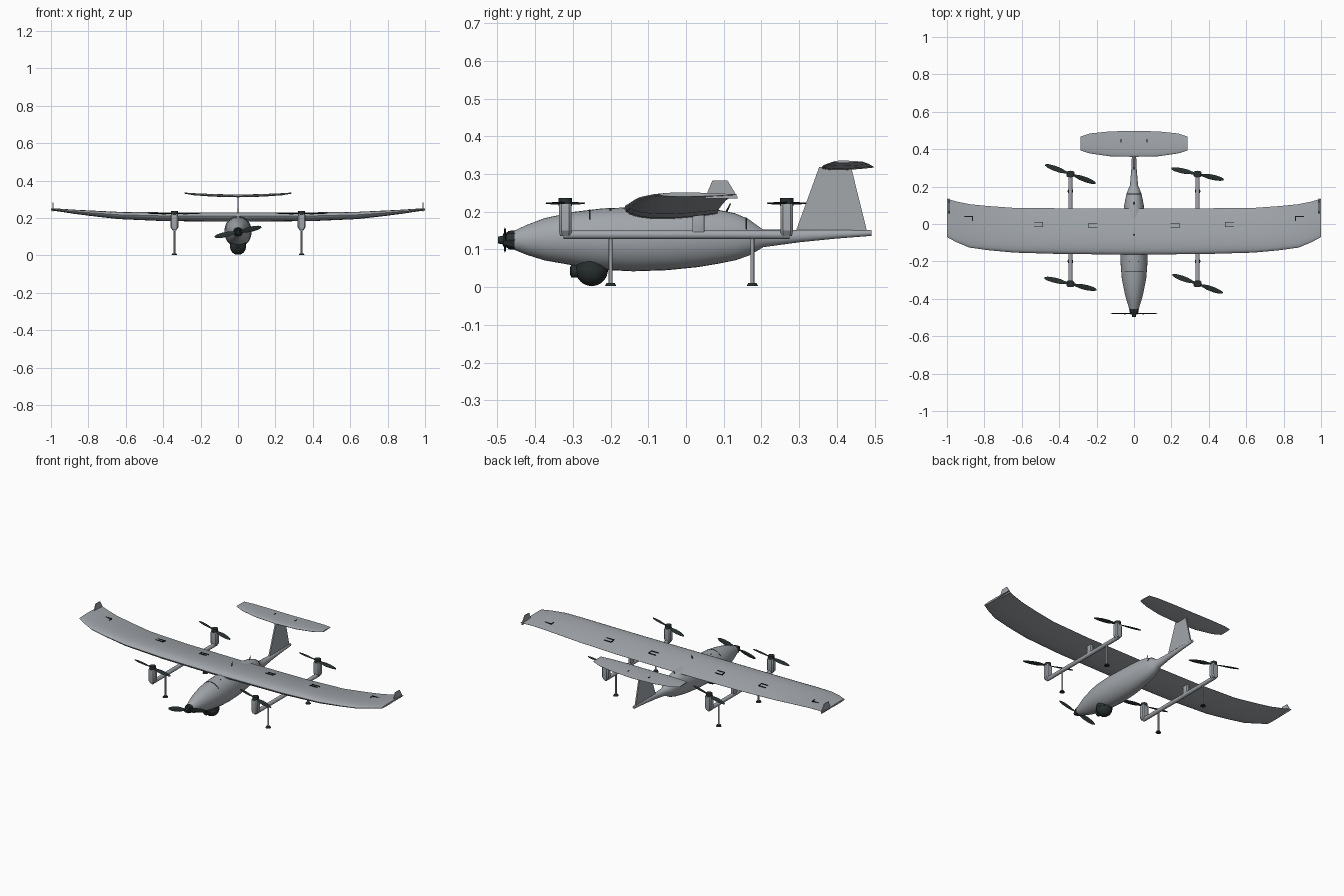
import bpy, bmesh, math
from mathutils import Vector, Matrix

if "Cube" in bpy.data.objects:
    bpy.data.objects.remove(bpy.data.objects["Cube"], do_unlink=True)


def material(name, rgb):
    m = bpy.data.materials.new(name)
    m.use_nodes = True
    m.diffuse_color = (*rgb, 1)
    m.node_tree.nodes["Principled BSDF"].inputs["Base Color"].default_value = (*rgb, 1)
    return m


GREY = material("airframe grey", (0.36, 0.385, 0.41))
DARK = material("dark graphite", (0.022, 0.03, 0.03))
BLACK = material("seam black", (0.008, 0.009, 0.01))


def finish(name, bm, mat, angle=40, matrix=None):
    bmesh.ops.recalc_face_normals(bm, faces=bm.faces)
    me = bpy.data.meshes.new(name)
    bm.to_mesh(me)
    bm.free()
    me.materials.append(mat)
    ob = bpy.data.objects.new(name, me)
    bpy.context.collection.objects.link(ob)
    if matrix:
        ob.matrix_world = matrix
    bpy.ops.object.select_all(action="DESELECT")
    ob.select_set(True)
    bpy.context.view_layer.objects.active = ob
    bpy.ops.object.shade_smooth_by_angle(angle=math.radians(angle))
    return ob


def loft(name, rings, mat, angle=40, matrix=None):
    bm = bmesh.new()
    vs = [[bm.verts.new(p) for p in r] for r in rings]
    n = len(vs[0])
    for a, b in zip(vs, vs[1:]):
        for i in range(n):
            j = (i + 1) % n
            bm.faces.new((a[i], a[j], b[j], b[i]))
    bm.faces.new(vs[0])
    bm.faces.new(vs[-1])
    return finish(name, bm, mat, angle, matrix)


def rod(name, a, b, r, mat, r2=None, seg=16):
    a, b = Vector(a), Vector(b)
    bm = bmesh.new()
    bmesh.ops.create_cone(bm, cap_ends=True, segments=seg, radius1=r,
                          radius2=r if r2 is None else r2, depth=(b - a).length)
    rot = (b - a).to_track_quat("Z", "Y").to_matrix().to_4x4()
    bmesh.ops.transform(bm, matrix=Matrix.Translation((a + b) / 2) @ rot, verts=bm.verts)
    return finish(name, bm, mat)


def box(name, c, size, mat, bevel=0):
    bm = bmesh.new()
    bmesh.ops.create_cube(bm, size=1)
    bmesh.ops.transform(bm, matrix=Matrix.Translation(c) @ Matrix.Diagonal((*size, 1)), verts=bm.verts)
    if bevel:
        bmesh.ops.bevel(bm, geom=bm.edges[:], offset=bevel, segments=2, affect="EDGES", profile=0.5)
    return finish(name, bm, mat, 30)


def plate(name, pts, x, t, mat):
    """Flat side-profile plate in the y-z plane."""
    return loft(name, [[(x + s * t / 2, y, z) for y, z in pts] for s in (-1, 1)], mat, 20)


def lerp_row(rows, v):
    for a, b in zip(rows, rows[1:]):
        if v <= b[0]:
            k = max(0, (v - a[0]) / (b[0] - a[0]))
            return [p + (q - p) * k for p, q in zip(a, b)]
    return rows[-1]


# Fuselage and tapering tail boom: y, half width, bottom, top
BODY = [(-.455, .025, .099, .15), (-.42, .036, .085, .166), (-.375, .049, .071, .183),
        (-.295, .065, .057, .2), (-.22, .071, .046, .209), (-.14, .073, .042, .212),
        (-.05, .07, .045, .212), (.03, .062, .053, .209), (.09, .054, .063, .204),
        (.13, .047, .071, .196), (.165, .039, .083, .181), (.19, .029, .097, .163),
        (.205, .022, .106, .153), (.3, .014, .119, .152), (.4, .01, .129, .152), (.492, .008, .136, .152)]


def body_point(y, a, grow=0):
    _, w, lo, hi = lerp_row(BODY, y)
    return ((w + grow) * math.cos(a), y, (lo + hi) / 2 + ((hi - lo) / 2 + grow) * math.sin(a))


loft("fuselage", [[body_point(s[0], i * math.tau / 32) for i in range(32)] for s in BODY], GREY, 50)

# Hatch seams over the top of the fuselage
for name, y, spread in (("front_hatch_seam", -.255, 48), ("rear_hatch_seam", .16, 65)):
    arc = [math.radians(90 - spread + spread * i / 6) for i in range(13)]
    loft(name, [[body_point(y + dy, a, g) for dy, g in ((-.002, -.002), (-.002, .001), (.002, .001), (.002, -.002))]
                for a in arc], BLACK)
for x in (-.025, .025):
    rod("hatch_screw", (x, -.2, .195), (x, -.2, .206), .003, BLACK, seg=8)

# Wing: x, leading y, trailing y, rise, thickness ratio
WING = [(0, -.164, .084, 0, .19), (.4, -.16, .084, .002, .185), (.64, -.153, .086, .008, .155),
        (.78, -.14, .096, .018, .12), (.88, -.126, .106, .026, .09), (.95, -.097, .12, .033, .07),
        (1, -.07, .136, .037, .05)]
STEPS = [(1 - math.cos(math.pi * i / 12)) / 2 for i in range(13)]


def half_thick(t, c):
    return 5 * t * (.2969 * math.sqrt(c) - .126 * c - .3516 * c**2 + .2843 * c**3 - .1030 * c**4)


def foil_z(rows, x, c, base, drop, side):
    _, le, te, rise, t = lerp_row(rows, abs(x))
    level = base + rise - drop * c * max(0, 1 - rise / .037)
    return level + side * half_thick(t, c) * (te - le)


def foil_ring(rows, x, base, drop):
    _, le, te, _, _ = lerp_row(rows, abs(x))
    path = [(c, 1) for c in reversed(STEPS)] + [(c, -1) for c in STEPS[1:]]
    return [(x, le + c * (te - le), foil_z(rows, x, c, base, drop, s) - (.0008 if s < 0 else 0)) for c, s in path]


def lifting_surface(name, rows, base, drop):
    xs = [-r[0] for r in reversed(rows)] + [r[0] for r in rows[1:]]
    loft(name, [foil_ring(rows, x, base, drop) for x in xs], GREY, 50)


lifting_surface("main_wing", WING, .209, .014)

# Tailplane and fin
TAIL = [(0, .359, .498, 0, .1), (.13, .362, .495, .003, .1), (.235, .377, .484, .009, .1),
        (.285, .393, .468, .015, .07)]
lifting_surface("tailplane", TAIL, .318, 0)
plate("tail_fin", [(.29, .145), (.353, .318), (.438, .318), (.482, .14)], 0, .008, GREY)


# Twin-blade propeller lying along local x, spinning about local z
def propeller(name, centre, radius, spin, upright=False):
    m = Matrix.Translation(centre)
    if upright:
        m = m @ Matrix.Rotation(math.pi / 2, 4, "X")
    m = m @ Matrix.Rotation(math.radians(spin), 4, "Z")
    shape = [(.05, .008, .3), (.18, .014, .35), (.4, .027, .27), (.65, .028, .2), (.88, .021, .13), (1, .008, .1)]
    for side in (1, -1):
        rings = []
        for f, chord, twist in shape:
            ring = []
            for i in range(8):
                a = i * math.tau / 8
                u, v = chord / 2 * math.cos(a), .0016 * math.sin(a)
                ring.append((side * f * radius, side * (u * math.cos(twist) - v * math.sin(twist)),
                             u * math.sin(twist) + v * math.cos(twist)))
            rings.append(ring)
        loft(name + "_blade", rings, DARK, 60, m)


# Nose motor with spinner and pulling propeller
rod("nose_motor", (0, -.452, .125), (0, -.472, .125), .026, DARK, .024, 8)
rod("nose_motor_collar", (0, -.47, .125), (0, -.485, .125), .022, DARK, .017, 8)
rod("nose_spinner", (0, -.484, .125), (0, -.498, .125), .012, DARK, .009)
propeller("nose_propeller", (0, -.479, .125), .127, 12, True)

# Camera turret under the nose
bm = bmesh.new()
bmesh.ops.create_uvsphere(bm, u_segments=28, v_segments=16, radius=.043)
bmesh.ops.translate(bm, verts=bm.verts, vec=(0, -.25, .046))
finish("camera_ball", bm, DARK)
rod("camera_mount", (0, -.25, .045), (0, -.25, .072), .044, DARK, .042, 28)
rod("camera_lens_barrel", (0, -.27, .043), (0, -.305, .043), .018, DARK)
rod("camera_lens", (0, -.304, .043), (0, -.307, .043), .012, BLACK)

# Lift booms, rotor pods, legs, winglets and wing fittings on each side
for s, side in ((1, "left"), (-1, "right")):
    bx = .34 * s
    rod(side + "_boom", (bx, -.325, .139), (bx, .275, .139), .0115, GREY)
    box(side + "_boom_pylon", (bx, .033, .168), (.018, .032, .062), GREY, .003)
    spins = {"front": -20 if s > 0 else -13, "rear": -12 if s > 0 else -20}
    for end, y, leg_y in (("front", -.32, -.2), ("rear", .267, .176)):
        tag = side + "_" + end
        loft(tag + "_rotor_pod",
             [[(bx + w * px, y + d * py, z) for px, py in
               ((1, .6), (.7, 1), (-.7, 1), (-1, .6), (-1, -.6), (-.7, -1), (.7, -1), (1, -.6))]
              for z, w, d in ((.136, .012, .014), (.15, .021, .017), (.21, .021, .017), (.22, .018, .016))], GREY, 30)
        rod(tag + "_rotor_motor", (bx, y, .215), (bx, y, .236), .018, DARK)
        propeller(tag + "_rotor", (bx, y, .223), .143, spins[end])
        rod(tag + "_leg", (bx, leg_y, .008), (bx, leg_y, .135), .005, GREY, seg=12)
        rod(tag + "_foot", (bx, leg_y, .003), (bx, leg_y, .011), .015, DARK, .011)
    plate(side + "_winglet", [(.05, .235), (.07, .283), (.11, .283), (.136, .24), (.136, .235)],
          .99 * s, .005, GREY)
    # Servo cover outlines: centre x, centre y, closed end
    for cx, cy, close in ((.22, -.008, 1), (.51, -.003, -1), (.885, .028, -1)):
        _, le, te, _, _ = lerp_row(WING, cx)
        for dx, dy, w, d in ((0, .012, .048, .004), (0, -.012, .048, .004), (.022 * close, 0, .004, .026)):
            if cx > .8 and dy < 0:
                continue
            z = foil_z(WING, cx + dx, (cy + dy - le) / (te - le), .209, .014, 1)
            box(side + "_servo_cover_edge", ((cx + dx) * s, cy + dy, z), (w, d, .006), BLACK)
    box(side + "_elevator_horn", (.07 * s, .445, .3225), (.004, .018, .008), BLACK)

# Aerials
rod("rear_aerial", (0, .105, .195), (0, .118, .222), .003, DARK, .0015, 8)
rod("wing_aerial", (0, -.06, .226), (0, -.054, .25), .003, DARK, .0015, 8)
